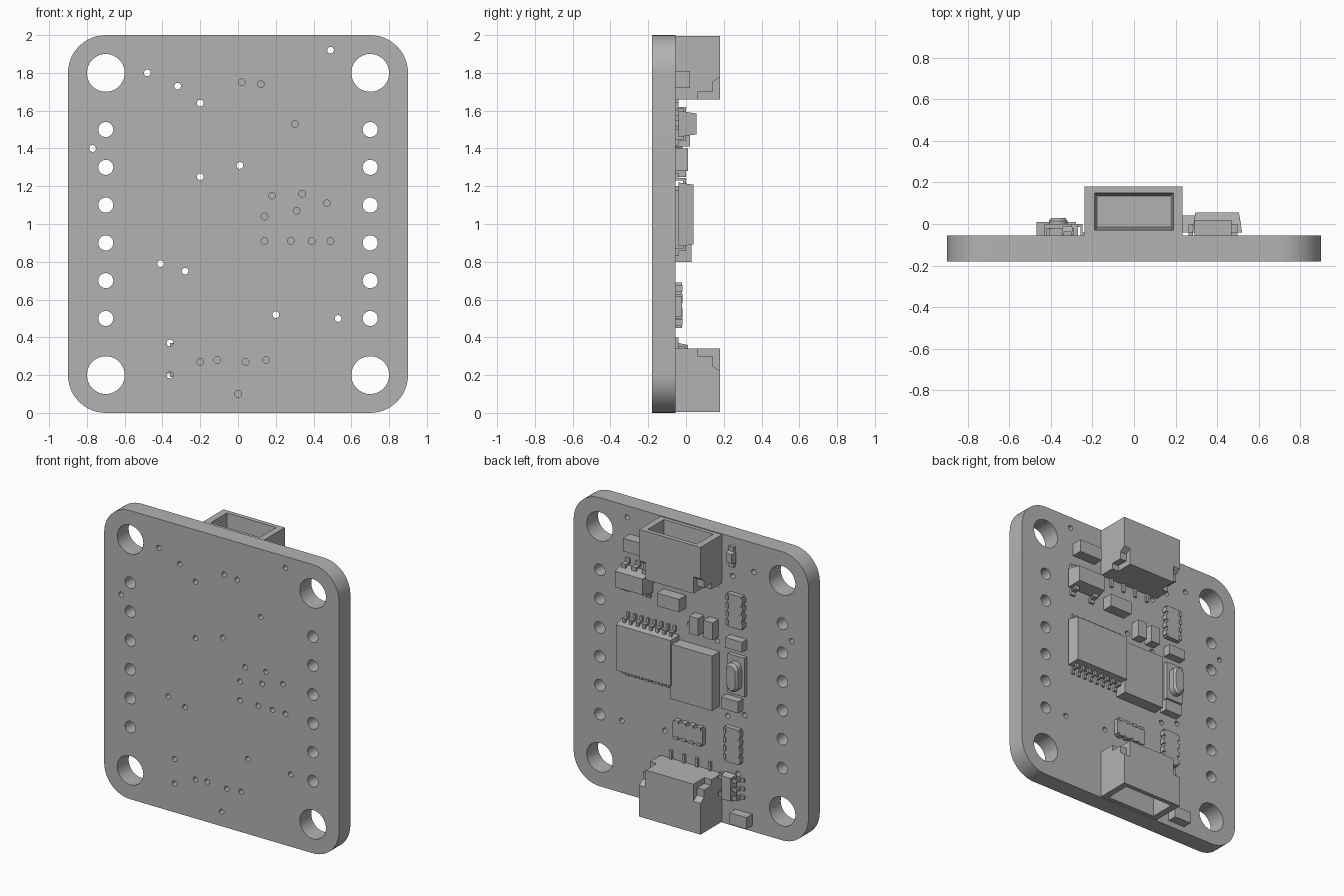
import bpy
import bmesh
from math import cos, sin, pi, radians
from mathutils import Vector

default_cube = bpy.data.objects.get("Cube")
if default_cube:
    bpy.data.objects.remove(default_cube, do_unlink=True)

FACE = -.055  # board surface that carries the components

grey = bpy.data.materials.new("plain grey")
grey.use_nodes = True
grey.diffuse_color = (.45, .45, .45, 1)
grey.node_tree.nodes["Principled BSDF"].inputs["Base Color"].default_value = grey.diffuse_color


def finish(bm, name):
    bmesh.ops.recalc_face_normals(bm, faces=bm.faces)
    mesh = bpy.data.meshes.new(name)
    bm.to_mesh(mesh)
    bm.free()
    mesh.materials.append(grey)
    obj = bpy.data.objects.new(name, mesh)
    bpy.context.collection.objects.link(obj)
    return obj


def add_prism(bm, base, offset, shrink=0):
    """Extrude a polygon by offset, pulling the far end in by shrink."""
    base = [Vector(p) for p in base]
    middle = sum(base, Vector()) / len(base)
    far = []
    for p in base:
        pull = Vector([max(-shrink, min(shrink, d)) for d in (middle - p)])
        far.append(p + pull + Vector(offset))
    low = [bm.verts.new(p) for p in base]
    high = [bm.verts.new(p) for p in far]
    bm.faces.new(low)
    bm.faces.new(high)
    for i in range(len(low)):
        j = (i + 1) % len(low)
        bm.faces.new((low[i], low[j], high[j], high[i]))


def add_box(bm, x, z, y, shrink=0):
    (left, right), (bottom, top), (back, front) = x, z, y
    corners = [(left, back, bottom), (right, back, bottom),
               (right, back, top), (left, back, top)]
    add_prism(bm, corners, (0, front - back, 0), shrink)


def box(name, x, z, y_end, y_start=FACE, shrink=0):
    bm = bmesh.new()
    add_box(bm, x, z, (y_start, y_end), shrink)
    return finish(bm, name)


def smooth(obj):
    bpy.ops.object.select_all(action='DESELECT')
    obj.select_set(True)
    bpy.context.view_layer.objects.active = obj
    bpy.ops.object.shade_smooth_by_angle(angle=radians(30))


def arc(cx, cz, radius, start, end, count):
    return [(cx + radius * cos(start + (end - start) * i / count),
             cz + radius * sin(start + (end - start) * i / count))
            for i in range(count + 1)]


# Board: rounded outline with drilled holes, filled as a flat curve
curve = bpy.data.curves.new("board", 'CURVE')
curve.dimensions = '2D'
curve.fill_mode = 'BOTH'
curve.extrude = .0625


def add_outline(points):
    spline = curve.splines.new('POLY')
    spline.points.add(len(points) - 1)
    for point, (px, pz) in zip(spline.points, points):
        point.co = (px, pz, 0, 1)
    spline.use_cyclic_u = True


def add_hole(x, z, radius, sides):
    add_outline(arc(x, z, radius, 0, 2 * pi, sides)[:-1])


outline = []
for quarter, (cx, cz) in enumerate([(.7, 1.8), (-.7, 1.8), (-.7, .2), (.7, .2)]):
    outline += arc(cx, cz, .2, quarter * pi / 2, (quarter + 1) * pi / 2, 12)
add_outline(outline)

for side in (-.7, .7):
    for z in (.2, 1.8):
        add_hole(side, z, .1, 40)
    for row in range(6):
        add_hole(side, .5 + row * .2, .04, 24)

vias = [(-.48, 1.8), (-.32, 1.73), (-.2, 1.64), (.02, 1.75), (.12, 1.74),
        (.49, 1.92), (.3, 1.53), (-.77, 1.4), (-.2, 1.25), (.01, 1.31),
        (.18, 1.15), (.34, 1.16), (.47, 1.11), (.31, 1.07), (.14, 1.04),
        (.14, .91), (.28, .91), (.39, .91), (.49, .91), (-.41, .79),
        (-.28, .75), (.2, .52), (.53, .5), (-.36, .37), (-.36, .2),
        (-.2, .27), (-.11, .28), (.04, .27), (.15, .28), (0, .1)]
for x, z in vias:
    add_hole(x, z, .018, 14)

board = bpy.data.objects.new("board", curve)
bpy.context.collection.objects.link(board)
board.rotation_euler.x = pi / 2
board.location.y = FACE - curve.extrude
curve.materials.append(grey)
bpy.ops.object.select_all(action='DESELECT')
board.select_set(True)
bpy.context.view_layer.objects.active = board
bpy.ops.object.convert(target='MESH')
smooth(bpy.context.view_layer.objects.active)


# Connectors: open shell with stepped corners, mirrored top to bottom
def cut(target, cutter):
    mod = target.modifiers.new("cut", 'BOOLEAN')
    mod.operation = 'DIFFERENCE'
    mod.solver = 'EXACT'
    mod.object = cutter
    bpy.context.view_layer.objects.active = target
    bpy.ops.object.modifier_apply(modifier=mod.name)
    bpy.data.objects.remove(cutter, do_unlink=True)


top_connector = box("top_connector", (-.237, .233), (1.66, 1.995), .18)
bm = bmesh.new()
add_prism(bm, [(-.19, -.03, 2.01), (.19, -.03, 2.01), (.19, .15, 2.01), (-.19, .15, 2.01)],
          (0, 0, -.28), .015)
cut(top_connector, finish(bm, "cavity_cutter"))
step = [(.06, 1.6), (.06, 1.7), (.14, 1.7), (.14, 1.75), (.19, 1.785), (.19, 1.6)]
for start in (-.3, .183):
    bm = bmesh.new()
    add_prism(bm, [(start, y, z) for y, z in step], (.117, 0, 0))
    cut(top_connector, finish(bm, "step_cutter"))

bm = bmesh.new()
bm.from_mesh(top_connector.data)
for v in bm.verts:
    v.co.z = 2 - v.co.z
finish(bm, "bottom_connector")

for name, z in (("top_connector_pins", (1.6, 1.67)), ("bottom_connector_pins", (.33, .4))):
    bm = bmesh.new()
    for i in range(4):
        x = -.15 + i * .1
        add_box(bm, (x - .01, x + .01), z, (FACE, -.04))
    finish(bm, name)


# Bent leads: a flat foot on the board and a raised shoulder at the body
def leads(name, positions, body_edge, reach, width, along_x=True):
    bm = bmesh.new()
    for p in positions:
        across = (p - width / 2, p + width / 2)
        for a, b, y in ((.4, 1, (FACE, -.04)), (.35, .55, (FACE, 0)), (-.2, .5, (-.015, 0))):
            span = tuple(sorted((body_edge + a * reach, body_edge + b * reach)))
            if along_x:
                add_box(bm, across, span, y)
            else:
                add_box(bm, span, across, y)
    finish(bm, name)


# Main chip with eight leads on each edge
box("main_chip", (.08, .52), (.88, 1.22), .04, -.04, .012)
pin_positions = [.12 + i * .051 for i in range(8)]
leads("main_chip_upper_leads", pin_positions, 1.21, .06, .02)
leads("main_chip_lower_leads", pin_positions, .89, -.06, .02)

# Regulator
box("regulator", (.28, .52), (1.46, 1.6), .055, -.04, .015)
leads("regulator_upper_leads", (.32, .4, .48), 1.59, .055, .035)
leads("regulator_lower_leads", (.32, .48), 1.47, -.055, .035)

# Small transistor packages
box("lower_transistor", (-.36, -.27), (.19, .37), .01, -.04, .01)
leads("lower_transistor_right_leads", (.22, .28, .34), -.355, -.06, .025, False)
leads("lower_transistor_left_leads", (.22, .34), -.275, .05, .025, False)
box("upper_diode", (-.35, -.29), (1.83, 1.91), -.01, -.05, .008)
bm = bmesh.new()
for z in (1.8, 1.91):
    add_box(bm, (-.34, -.3), (z, z + .03), (FACE, -.035))
finish(bm, "upper_diode_pads")

# Plain block components
box("large_module", (-.22, .1), (.8, 1.18), .03)
box("upper_capacitor", (.29, .47), (1.72, 1.81), .02)
box("middle_capacitor", (.04, .21), (1.41, 1.5), .02)
box("pair_left_capacitor", (-.1, -.03), (1.28, 1.4), .01)
box("pair_right_capacitor", (-.21, -.14), (1.28, 1.4), .01)
box("crystal_upper_capacitor", (-.43, -.3), (1.25, 1.32), 0)
box("crystal_lower_capacitor", (-.4, -.27), (.82, .9), 0)
box("bottom_capacitor", (-.47, -.34), (.04, .12), .01)


# Resistor arrays: a body with four end terminals along each long edge
def resistor_array(name, x, z, upright=True):
    bm = bmesh.new()
    add_box(bm, x, z, (FACE, -.022))
    long_axis, short_axis = (z, x) if upright else (x, z)
    pitch = (long_axis[1] - long_axis[0]) / 4
    for i in range(4):
        run = (long_axis[0] + pitch * (i + .2), long_axis[0] + pitch * (i + .8))
        for edge in short_axis:
            end = (edge - .01, edge + .01)
            across, up = (end, run) if upright else (run, end)
            add_box(bm, across, up, (FACE, -.019))
    finish(bm, name)


resistor_array("upper_resistor_array", (-.41, -.3), (1.39, 1.62))
resistor_array("lower_resistor_array", (-.39, -.28), (.45, .69))
resistor_array("middle_resistor_array", (-.11, .12), (.51, .62), False)

# Crystal: base plate and rounded can
box("crystal_base", (-.43, -.3), (.93, 1.2), -.025)
can = arc(-.365, 1.12, .045, 0, pi, 10) + arc(-.365, 1.01, .045, pi, 2 * pi, 10)
bm = bmesh.new()
add_prism(bm, [(x, -.025, z) for x, z in can], (0, .04, 0))
add_prism(bm, [(x, .015, z) for x, z in can], (0, .015, 0), .012)
smooth(finish(bm, "crystal_can"))
